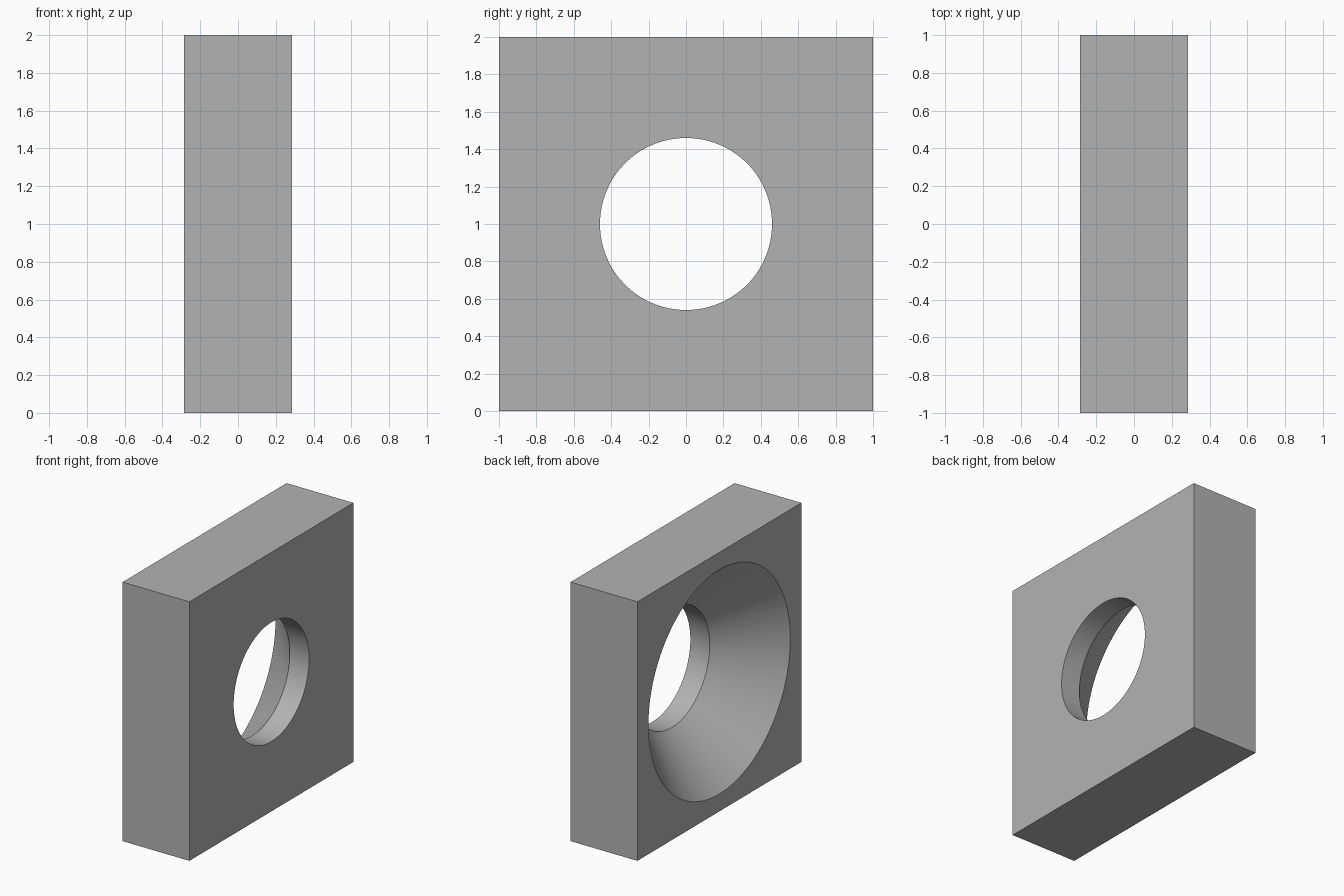
import bpy, bmesh, math

if "Cube" in bpy.data.objects:
    bpy.data.objects.remove(bpy.data.objects["Cube"], do_unlink=True)

HALF_X = 0.285      # half the plate thickness
HOLE_R = 0.46       # through hole
SINK_R = 0.865      # wide mouth of the countersink
SEAT_X = HALF_X - 0.165   # where the cone meets the straight bore
SEGMENTS = 128      # multiple of 8, so the square rings hit the corners


def ring(bm, x, radius, square=False):
    """Loop of vertices around the x axis, round or stretched to a square."""
    verts = []
    for i in range(SEGMENTS):
        a = 2 * math.pi * i / SEGMENTS
        y, z = math.cos(a), math.sin(a)
        s = radius / max(abs(y), abs(z)) if square else radius
        verts.append(bm.verts.new((x, y * s, 1 + z * s)))
    return verts


# Plain grey
grey = bpy.data.materials.new("plain_grey")
grey.use_nodes = True
colour = (0.45, 0.45, 0.45, 1)
grey.diffuse_color = colour
grey.node_tree.nodes["Principled BSDF"].inputs["Base Color"].default_value = colour

# Square plate with a countersunk hole, lofted as a closed section
bm = bmesh.new()
rings = [
    ring(bm, -HALF_X, 1, square=True),
    ring(bm, HALF_X, 1, square=True),
    ring(bm, HALF_X, HOLE_R),
    ring(bm, SEAT_X, HOLE_R),
    ring(bm, -HALF_X, SINK_R),
]
for a, b in zip(rings, rings[1:] + rings[:1]):
    for i in range(SEGMENTS):
        j = (i + 1) % SEGMENTS
        bm.faces.new((a[i], a[j], b[j], b[i]))
bmesh.ops.recalc_face_normals(bm, faces=bm.faces)
mesh = bpy.data.meshes.new("countersunk_plate")
bm.to_mesh(mesh)
bm.free()
mesh.materials.append(grey)
plate = bpy.data.objects.new("countersunk_plate", mesh)
bpy.context.collection.objects.link(plate)

# Smooth bore and cone, crisp edges
bpy.ops.object.select_all(action="DESELECT")
plate.select_set(True)
bpy.context.view_layer.objects.active = plate
bpy.ops.object.shade_smooth_by_angle(angle=math.radians(30))
